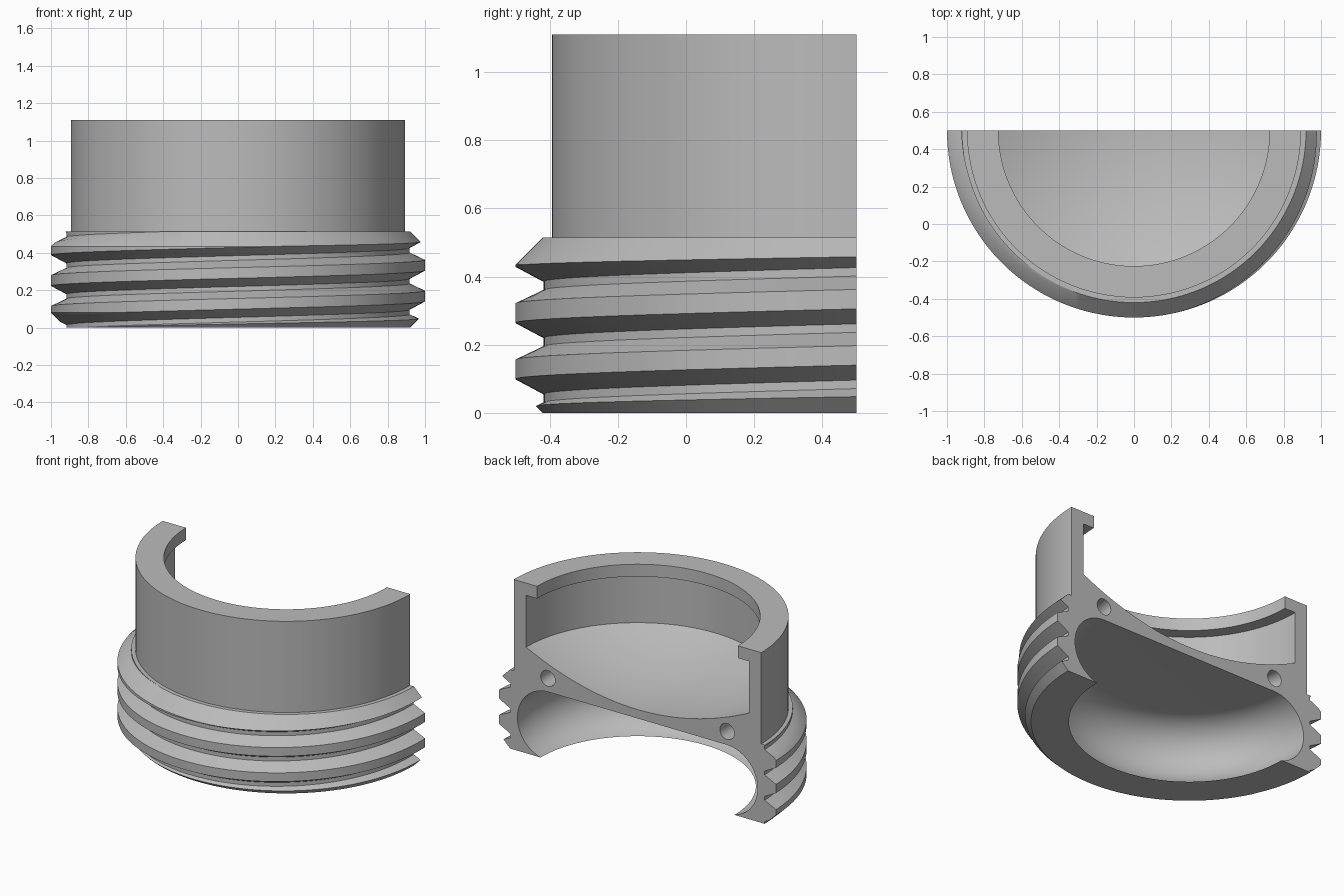
import bpy, bmesh, math

if "Cube" in bpy.data.objects:
    bpy.data.objects.remove(bpy.data.objects["Cube"], do_unlink=True)

AXIS_Y = 0.5      # the revolve axis lies in the cut plane
PITCH = 0.165

grey = bpy.data.materials.new("plain grey")
grey.use_nodes = True
grey.diffuse_color = (0.5, 0.5, 0.5, 1)
grey.node_tree.nodes["Principled BSDF"].inputs["Base Color"].default_value = (0.5, 0.5, 0.5, 1)


def sweep(name, profile, start, end, steps):
    """Sweep a closed (radius, z) profile around the axis; profile depends on the angle."""
    bm = bmesh.new()
    rings = []
    for i in range(steps + 1):
        deg = start + (end - start) * i / steps
        a = math.radians(deg)
        rings.append([bm.verts.new((r * math.cos(a), AXIS_Y + r * math.sin(a), z))
                      for r, z in profile(deg)])
    for a, b in zip(rings, rings[1:]):
        for j in range(len(a)):
            k = (j + 1) % len(a)
            bm.faces.new((a[j], a[k], b[k], b[j]))
    bm.faces.new(rings[0])
    bm.faces.new(rings[-1])
    bmesh.ops.remove_doubles(bm, verts=bm.verts, dist=1e-5)
    bmesh.ops.recalc_face_normals(bm, faces=bm.faces)
    mesh = bpy.data.meshes.new(name)
    bm.to_mesh(mesh)
    bm.free()
    obj = bpy.data.objects.new(name, mesh)
    bpy.context.collection.objects.link(obj)
    mesh.materials.append(grey)
    return obj


def body_profile(deg):
    # rounded lower cavity, flat ceiling, shallow dish, lipped neck, chamfered collar
    pts = []
    for i in range(25):
        a = math.radians(-75 + 165 * i / 24)
        pts.append((0.642 + 0.225 * math.cos(a), 0.2173 + 0.225 * math.sin(a)))
    pts[0] = (0.70, 0)
    pts.append((0, pts[-1][1]))
    for i in range(17):
        r = 0.804 * i / 16
        pts.append((r, 0.5 + 0.297 * r * r))
    pts += [(0.804, 1.03), (0.725, 1.03), (0.725, 1.11), (0.893, 1.11), (0.893, 0.515),
            (0.92, 0.515), (1, 0.435), (1, 0.08), (0.92, 0)]
    return pts


def groove_profile(deg):
    # helical thread outline, closed on the outside
    rise = PITCH * (deg - 270) / 360
    pts = []
    for k in range(-2, 4):
        z = 0.22 + k * PITCH + rise
        pts += [(0.918, z), (1.002, z + 0.045), (1.002, z + 0.1), (0.918, z + 0.14)]
    return pts + [(1.1, pts[-1][1]), (1.1, pts[0][1])]


def channel_profile(deg):
    # round inner channel
    return [(0.647 + 0.052 * math.cos(math.tau * i / 24),
             0.53 + 0.052 * math.sin(math.tau * i / 24)) for i in range(24)]


body = sweep("threaded_half_ring", body_profile, 180, 360, 90)
cutters = [sweep("thread_groove_cutter", groove_profile, 173, 367, 97),
           sweep("channel_cutter", channel_profile, 173, 367, 97)]

bpy.ops.object.select_all(action='DESELECT')
bpy.context.view_layer.objects.active = body
body.select_set(True)
for cutter in cutters:
    cutter.hide_render = True
    mod = body.modifiers.new(cutter.name, 'BOOLEAN')
    mod.operation = 'DIFFERENCE'
    mod.solver = 'EXACT'
    mod.object = cutter
    bpy.ops.object.modifier_apply(modifier=mod.name)
    bpy.data.objects.remove(cutter, do_unlink=True)

bpy.ops.object.shade_smooth_by_angle(angle=math.radians(25))
